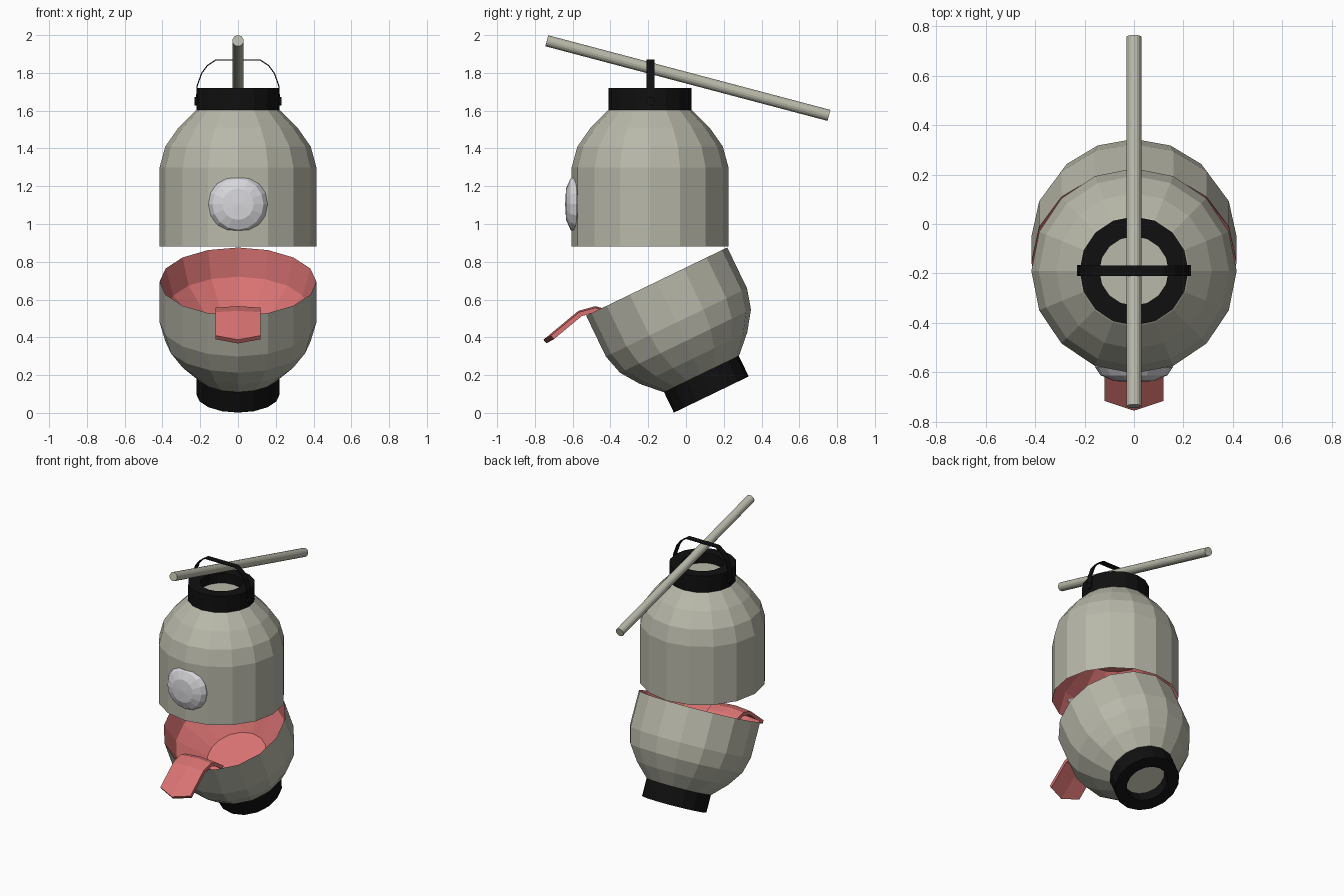
import bpy, bmesh, math
from mathutils import Vector, Matrix

if "Cube" in bpy.data.objects:
    bpy.data.objects.remove(bpy.data.objects["Cube"])


def material(name, rgb):
    m = bpy.data.materials.new(name)
    m.diffuse_color = (*rgb, 1)
    m.use_nodes = True
    m.node_tree.nodes["Principled BSDF"].inputs["Base Color"].default_value = m.diffuse_color
    return m


GREY = material("warm grey", (0.48, 0.48, 0.40))
PINK = material("mouth pink", (0.70, 0.17, 0.17))
BLACK = material("black", (0.005, 0.005, 0.005))
WHITE = material("eye white", (0.68, 0.68, 0.71))


def finish(name, bm, mats, matrix=Matrix()):
    bmesh.ops.recalc_face_normals(bm, faces=bm.faces)
    me = bpy.data.meshes.new(name)
    bm.to_mesh(me)
    bm.free()
    for m in mats:
        me.materials.append(m)
    ob = bpy.data.objects.new(name, me)
    ob.matrix_world = matrix
    bpy.context.collection.objects.link(ob)
    return ob


def revolve(name, profile, mats, matrix, closed=False, inner_from=None, sides=16):
    """Revolve (radius, height) points about z; segments from inner_from on use slot 1."""
    bm = bmesh.new()
    rings = []
    for r, z in profile:
        if r == 0:
            rings.append([bm.verts.new((0, 0, z))] * sides)
        else:
            rings.append([bm.verts.new((r * math.cos(a), r * math.sin(a), z))
                          for a in (2 * math.pi * i / sides for i in range(sides))])
    count = len(rings) if closed else len(rings) - 1
    for k in range(count):
        a, b = rings[k], rings[(k + 1) % len(rings)]
        for i in range(sides):
            j = (i + 1) % sides
            face = bm.faces.new(list(dict.fromkeys((a[i], a[j], b[j], b[i]))))
            if inner_from is not None and k >= inner_from:
                face.material_index = 1
    return finish(name, bm, mats, matrix)


def ribbon(name, sections, mat):
    """Skin a row of equally sized closed cross-sections and cap the ends."""
    bm = bmesh.new()
    rows = [[bm.verts.new(p) for p in s] for s in sections]
    n = len(rows[0])
    for a, b in zip(rows, rows[1:]):
        for i in range(n):
            bm.faces.new((a[i], a[(i + 1) % n], b[(i + 1) % n], b[i]))
    bm.faces.new(rows[0])
    bm.faces.new(rows[-1])
    return finish(name, bm, [mat])


# Upper half stands upright, lower half hinges open at the back
upper = Matrix.Translation((0, -0.19, 0.88))
lower = Matrix.Translation((0, -0.155, 0.695)) @ Matrix.Rotation(math.radians(25.8), 4, "X")

# Grey shells with pink mouth linings
for name, frame, s, side in (("upper_shell", upper, 1, 0.42), ("lower_shell", lower, -1, 0.24)):
    shell = [(0, side + 0.35), (0.15, side + 0.35), (0.225, side + 0.30), (0.315, side + 0.21),
             (0.385, side + 0.11), (0.415, side), (0.415, 0), (0.37, 0.15), (0.20, 0.32), (0, 0.32)]
    revolve(name, [(r, s * z) for r, z in shell], [GREY, PINK], frame, inner_from=6)

# Black collars
for name, frame, z0, z1 in (("top_collar", upper, 0.71, 0.84), ("bottom_collar", lower, -0.54, -0.664)):
    ring = [(0.22, z0), (0.22, z1), (0.14, z1), (0.14, z0)]
    revolve(name, ring, [BLACK], frame, closed=True)

# Eye: shallow dome facing the front
eye_frame = Matrix.Translation((0, -0.55, 1.105)) @ Matrix.Rotation(math.pi / 2, 4, "X")
revolve("eye", [(0, 0), (0.155, 0), (0.157, 0.03), (0.135, 0.062), (0.083, 0.085), (0, 0.09)],
        [WHITE], eye_frame)

# Tongue: thick arched strip with a pointed tip
path = [(-0.33, 0.49), (-0.42, 0.548), (-0.48, 0.565), (-0.57, 0.54), (-0.755, 0.387)]
sections = []
for k, (y, z) in enumerate(path):
    p0, p1 = path[max(k - 1, 0)], path[min(k + 1, len(path) - 1)]
    d = Vector((0, p1[0] - p0[0], p1[1] - p0[1])).normalized()
    up = Vector((0, d.z, -d.y))
    back = d * (-0.045 if k == len(path) - 1 else 0)
    c = Vector((0, y, z))
    top = [c + Vector((x, 0, 0)) + (back - up * 0.008 if x else Vector())
           for x in (-0.12, 0, 0.12)]
    sections.append(top + [p - up * 0.025 for p in reversed(top)])
ribbon("tongue", sections, PINK)

# Carrying handle: thin flat band arched over the collar
arc = [(-0.222, 1.65), (-0.22, 1.73), (-0.195, 1.80), (-0.165, 1.84), (-0.12, 1.87)]
arc += [(-x, z) for x, z in reversed(arc)]
sections = []
for x, z in arc:
    inward = (Vector((0, 0, 1.68)) - Vector((x, 0, z))).normalized() * 0.006
    outer = [Vector((x, y, z)) for y in (-0.21, -0.167)]
    sections.append(outer + [p + inward for p in reversed(outer)])
ribbon("handle", sections, BLACK)

# Handle pivots
for side in (-1, 1):
    frame = Matrix.Translation((side * 0.215, -0.188, 1.65)) @ Matrix.Rotation(side * math.pi / 2, 4, "Y")
    revolve("handle_pivot", [(0, 0), (0.023, 0), (0.023, 0.016), (0, 0.016)], [BLACK], frame, sides=12)

# Carrying pole
a, b = Vector((0, -0.737, 1.97)), Vector((0, 0.757, 1.575))
frame = Matrix.Translation(a) @ (b - a).to_track_quat("Z", "Y").to_matrix().to_4x4()
length = (b - a).length
revolve("carrying_pole", [(0, 0), (0.03, 0), (0.03, length), (0, length)], [GREY], frame)
